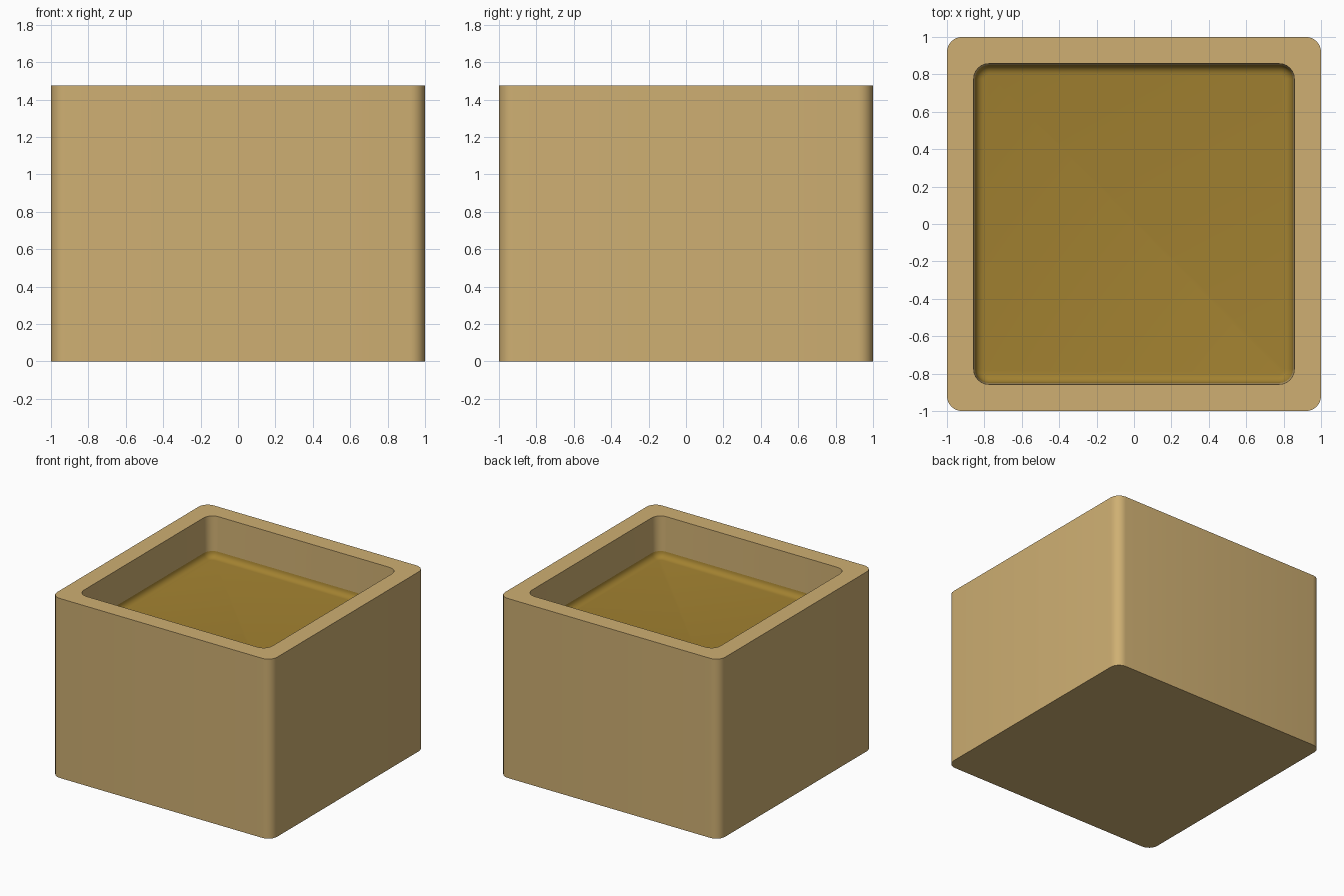
import bpy, bmesh, math

if "Cube" in bpy.data.objects:
    bpy.data.objects.remove(bpy.data.objects["Cube"])


def material(name, color):
    m = bpy.data.materials.new(name)
    m.diffuse_color = (*color, 1)
    m.use_nodes = True
    m.node_tree.nodes["Principled BSDF"].inputs["Base Color"].default_value = m.diffuse_color
    return m


def ring(bm, half, radius, z, steps=6):
    """Rounded square loop of vertices at height z."""
    verts = []
    for q, (sx, sy) in enumerate(((1, 1), (-1, 1), (-1, -1), (1, -1))):
        for i in range(steps + 1):
            a = math.pi / 2 * (q + i / steps)
            verts.append(bm.verts.new((sx * (half - radius) + radius * math.cos(a),
                                       sy * (half - radius) + radius * math.sin(a), z)))
    return verts


def build(name, profile, mat, cap_first, cap_last):
    """Stack rounded squares (half width, corner radius, z) from outside to inside."""
    bm = bmesh.new()
    rings = [ring(bm, *p) for p in profile]
    for a, b in zip(rings, rings[1:]):
        for i in range(len(a)):
            j = (i + 1) % len(a)
            bm.faces.new((a[i], a[j], b[j], b[i]))
    if cap_first:
        bm.faces.new(rings[0][::-1])
    if cap_last:
        bm.faces.new(rings[-1])
    mesh = bpy.data.meshes.new(name)
    bm.to_mesh(mesh)
    bm.free()
    mesh.materials.append(mat)
    obj = bpy.data.objects.new(name, mesh)
    bpy.context.collection.objects.link(obj)
    bpy.ops.object.select_all(action='DESELECT')
    obj.select_set(True)
    bpy.context.view_layer.objects.active = obj
    bpy.ops.object.shade_smooth_by_angle(angle=math.radians(40))
    return obj


wall_mat = material("tan_wall", (0.62, 0.43, 0.17))
floor_mat = material("ochre_floor", (0.36, 0.22, 0.03))

TOP, SEAM, FILLET = 1.475, 1.19, 0.05

# Box shell: closed base, outer walls, flat rim and inner walls
build("box_shell", [(1.0, 0.08, 0), (1.0, 0.08, TOP), (0.857, 0.08, TOP),
                    (0.85, 0.075, SEAM)], wall_mat, True, False)

# Recessed floor: small concave fillet running up to the inner walls
fillet = []
for k in range(6):
    a = math.pi / 2 * k / 5
    inset = FILLET * (1 - math.cos(a))
    fillet.append((0.85 - inset, 0.075 - inset, SEAM - FILLET * math.sin(a)))
build("recessed_floor", fillet, floor_mat, False, True)
